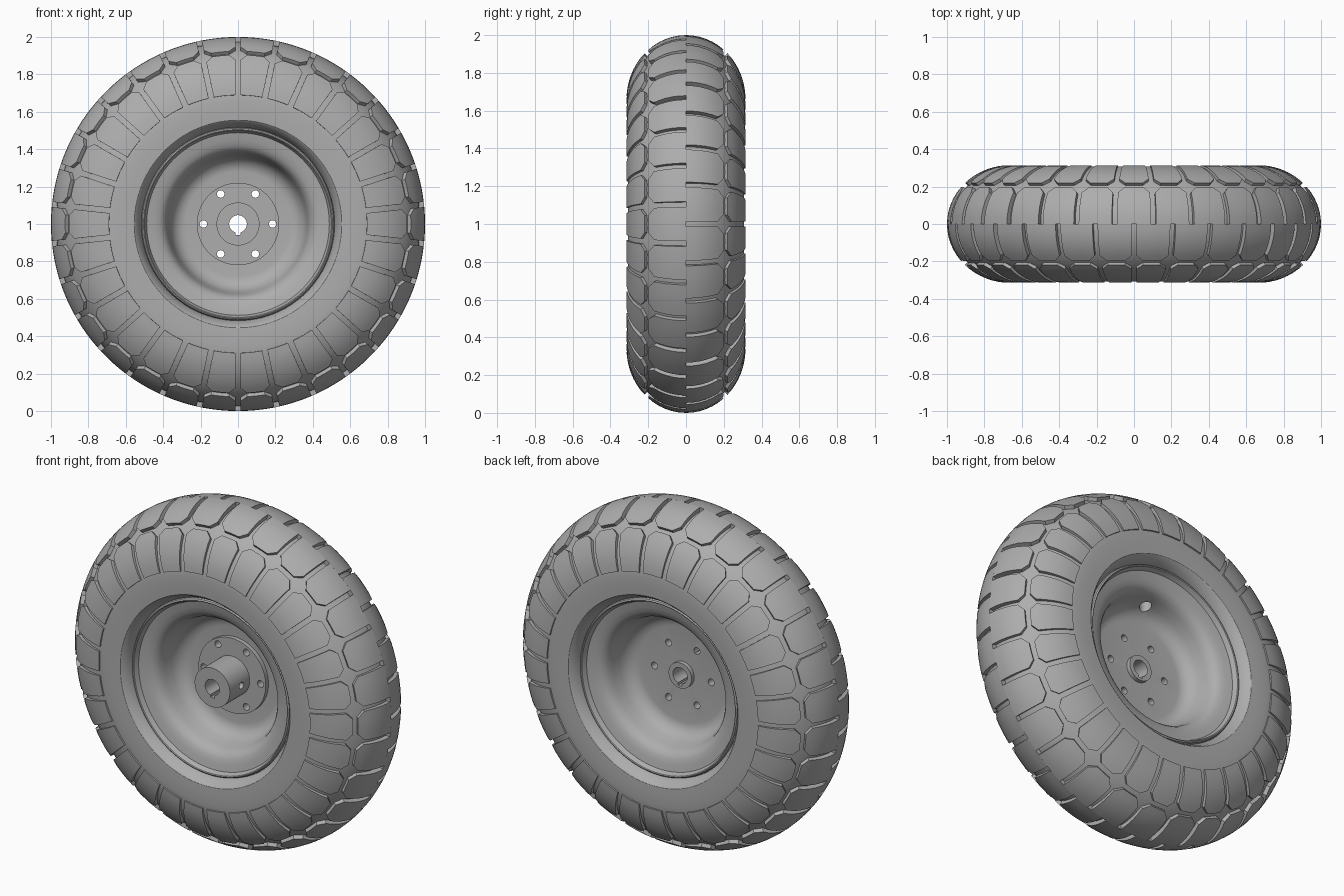
import bpy, bmesh, math
from mathutils import Vector, Matrix

cube = bpy.data.objects.get("Cube")
if cube:
    bpy.data.objects.remove(cube, do_unlink=True)

CENTRE = Vector((0, 0, 1))
RING, WIDE, TALL = 0.66, 0.315, 0.34      # elliptical tyre section
COUNT = 30
PITCH = 2 * math.pi / COUNT

grey = bpy.data.materials.new("plain_grey")
grey.use_nodes = True
grey.diffuse_color = (0.42, 0.42, 0.42, 1)
grey.node_tree.nodes["Principled BSDF"].inputs["Base Color"].default_value = grey.diffuse_color


def polar(y, r, a):
    return CENTRE + Vector((r * math.sin(a), y, r * math.cos(a)))


def section(t, depth=0):
    """Point (y, r) on the tyre section, t measured from the crown."""
    return (WIDE - depth) * math.sin(t), RING + (TALL - depth) * math.cos(t)


def finish(bm, name):
    bmesh.ops.recalc_face_normals(bm, faces=bm.faces)
    mesh = bpy.data.meshes.new(name)
    bm.to_mesh(mesh)
    bm.free()
    mesh.materials.append(grey)
    obj = bpy.data.objects.new(name, mesh)
    bpy.context.collection.objects.link(obj)
    return obj


def smooth(obj, degrees=30):
    bpy.ops.object.select_all(action='DESELECT')
    obj.select_set(True)
    bpy.context.view_layer.objects.active = obj
    bpy.ops.object.shade_smooth_by_angle(angle=math.radians(degrees))


def lathe(name, profile, segments=120):
    """Revolve a closed (y, r) profile about the axle."""
    bm = bmesh.new()
    rings = [[bm.verts.new(polar(y, r, 2 * math.pi * k / segments)) for y, r in profile]
             for k in range(segments)]
    n = len(profile)
    for k in range(segments):
        a, b = rings[k], rings[(k + 1) % segments]
        for i in range(n):
            j = (i + 1) % n
            bm.faces.new((a[i], a[j], b[j], b[i]))
    return finish(bm, name)


def mirrored(half):
    return half + [(-y, r) for y, r in reversed(half)]


def cut(obj, cutter):
    mod = obj.modifiers.new("cut", 'BOOLEAN')
    mod.object, mod.solver = cutter, 'EXACT'
    bpy.context.view_layer.objects.active = obj
    bpy.ops.object.modifier_apply(modifier=mod.name)


def drill(targets, centre, radius, length, axis):
    """Cut a round hole through each target along the given axis."""
    bm = bmesh.new()
    turn = Vector((0, 0, 1)).rotation_difference(Vector(axis)).to_matrix().to_4x4()
    bmesh.ops.create_cone(bm, cap_ends=True, segments=24, radius1=radius, radius2=radius,
                          depth=length, matrix=Matrix.Translation(CENTRE + Vector(centre)) @ turn)
    cutter = finish(bm, "drill")
    for obj in targets:
        cut(obj, cutter)
    bpy.data.objects.remove(cutter, do_unlink=True)


def add_block(bm, side, angle, start, end, rows, chamfer_row):
    """One raised tread block that follows the tyre section."""
    cols, grid = 4, []
    for i in range(rows + 1):
        y, r = section(math.radians(start + (end - start) * i / rows))
        half = PITCH / 2 - (0.014 + (0.035 if i == chamfer_row else 0)) / r
        grid.append([bm.verts.new(polar(side * y, r, angle + half * (2 * j / cols - 1)))
                     for j in range(cols + 1)])
    faces = [bm.faces.new((grid[i][j], grid[i][j + 1], grid[i + 1][j + 1], grid[i + 1][j]))
             for i in range(rows) for j in range(cols)]
    rim_edges = [e for e in {e for f in faces for e in f.edges} if e.is_boundary]
    # sink the skirt of the block into the carcass
    skirt = bmesh.ops.extrude_edge_only(bm, edges=rim_edges)["geom"]
    for v in (g for g in skirt if isinstance(g, bmesh.types.BMVert)):
        p = v.co - CENTRE
        core = Vector((p.x, 0, p.z)).normalized() * RING
        v.co += (core - p).normalized() * 0.04
    bmesh.ops.holes_fill(bm, edges=[g for g in skirt if isinstance(g, bmesh.types.BMEdge)
                                    and g.is_boundary], sides=0)


# Tyre carcass: the groove floor, sidewalls and bevelled bead
half = []
for k in range(19):
    t = k / 18
    half.append(section(t * math.pi / 2, 0.027 - 0.020 * t ** 1.5))
half += [(0.308, 0.60), (0.306, 0.555), (0.300, 0.547), (0.25, 0.517), (0.20, 0.515)]
carcass = lathe("tyre_carcass", mirrored(half[1:]) + [half[0]])
smooth(carcass)

# Tread: crown blocks and sidewall lugs, staggered between the two sides
for name, side, shift in (("front_tread", -1, 0.5), ("back_tread", 1, 0)):
    bm = bmesh.new()
    for k in range(COUNT):
        angle = (k + shift) * PITCH
        add_block(bm, side, angle, 0, 39, 6, 6)
        add_block(bm, side, angle, 44, 85, 7, 0)
    smooth(finish(bm, name))

# Dished rim with rolled lips and a flat centre disc
rim = lathe("rim", mirrored([
    (0.03, 0.06), (0.03, 0.28), (0.034, 0.305), (0.048, 0.33), (0.07, 0.35), (0.10, 0.363),
    (0.15, 0.375), (0.18, 0.385), (0.20, 0.40), (0.213, 0.42), (0.222, 0.45), (0.23, 0.488),
    (0.245, 0.495), (0.257, 0.50), (0.26, 0.505), (0.255, 0.512), (0.24, 0.517), (0.20, 0.52)]))

# Hub: long front barrel, bolted flange and short back boss
hub = lathe("hub", [
    (-0.24, 0.047), (-0.24, 0.115), (-0.055, 0.115), (-0.055, 0.22), (-0.02, 0.22),
    (-0.02, 0.075), (0.055, 0.075), (0.055, 0.047)], 64)

# Keyway along the bore
bm = bmesh.new()
bmesh.ops.create_cube(bm, size=1, matrix=Matrix.Translation(CENTRE - Vector((0, 0, 0.035)))
                      @ Matrix.Diagonal((0.026, 0.8, 0.05, 1)))
key = finish(bm, "key_cutter")
cut(hub, key)
bpy.data.objects.remove(key, do_unlink=True)

# Bolt holes, set screw hole and valve hole
for k in range(6):
    a = k * math.pi / 3
    drill((rim, hub), (0.185 * math.cos(a), 0, 0.185 * math.sin(a)), 0.02, 0.3, (0, 1, 0))
drill((hub,), (0.09, -0.13, 0), 0.02, 0.12, (1, 0, 0))
drill((rim,), (0, 0.095, 0.40), 0.033, 0.16, (0, 0, 1))
smooth(rim)
smooth(hub)
